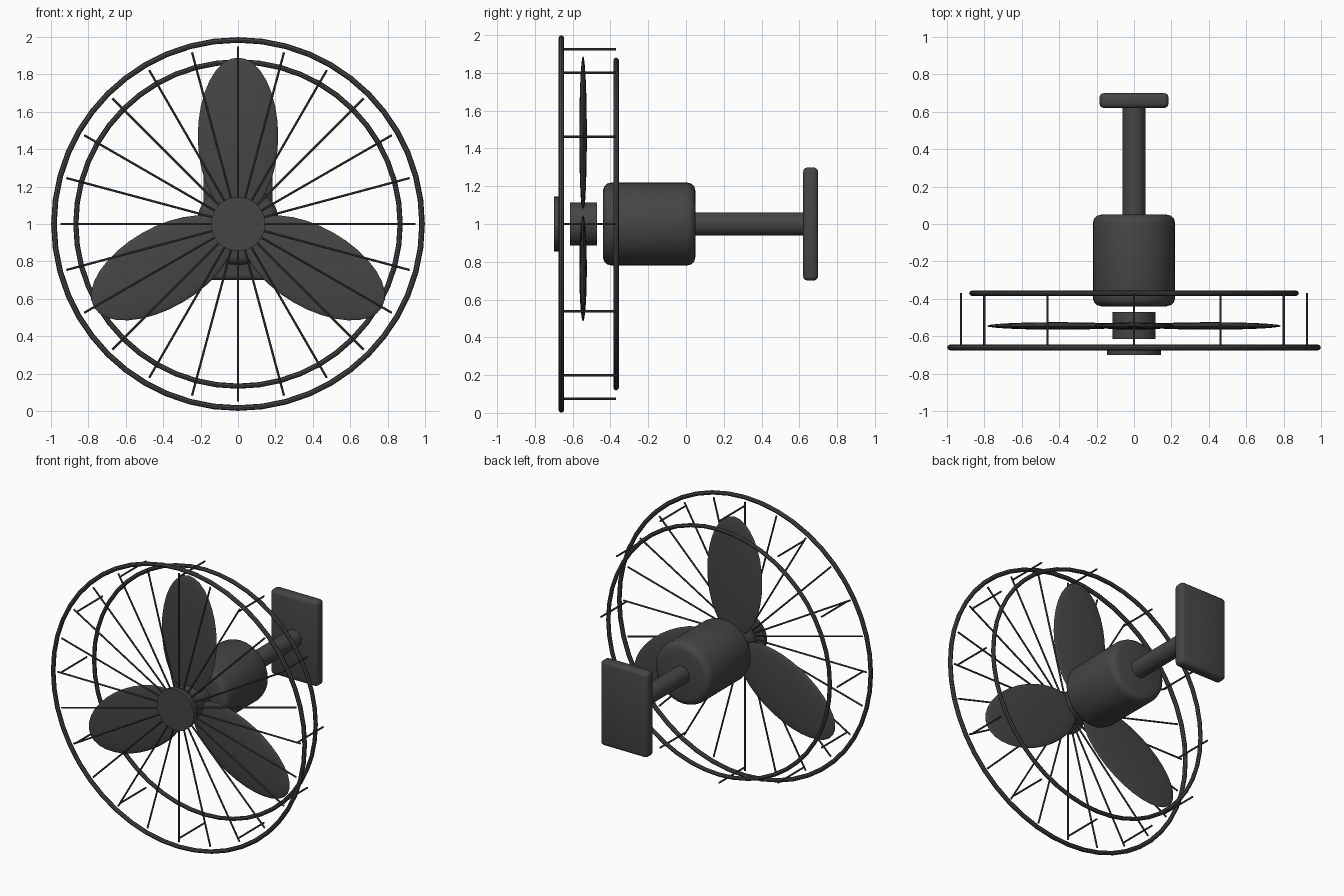
import bpy, math
from mathutils import Vector, Matrix

if "Cube" in bpy.data.objects:
    bpy.data.objects.remove(bpy.data.objects["Cube"])

metal = bpy.data.materials.new("dark_grey_metal")
metal.diffuse_color = (0.06, 0.06, 0.06, 1)
metal.use_nodes = True
metal.node_tree.nodes["Principled BSDF"].inputs["Base Color"].default_value = metal.diffuse_color
AXIS_Z = 1.0  # height of the fan axis


def finish(name, bevel=0, segments=3):
    ob = bpy.context.object
    ob.name = name
    ob.data.materials.append(metal)
    bpy.ops.object.transform_apply(location=False, rotation=True, scale=True)
    if bevel:
        m = ob.modifiers.new("bevel", 'BEVEL')
        m.width, m.segments, m.limit_method = bevel, segments, 'ANGLE'
        bpy.ops.object.modifier_apply(modifier="bevel")
    bpy.ops.object.shade_smooth_by_angle(angle=math.radians(35))
    return ob


def cylinder(name, a, b, r, sides=32, bevel=0):
    a, b = Vector(a), Vector(b)
    bpy.ops.mesh.primitive_cylinder_add(
        vertices=sides, radius=r, depth=(b - a).length, location=(a + b) / 2,
        rotation=(b - a).to_track_quat('Z', 'Y').to_euler())
    return finish(name, bevel)


def axial(name, y0, y1, r, bevel=0):
    return cylinder(name, (0, y0, AXIS_Z), (0, y1, AXIS_Z), r, 32, bevel)


def polar(r, angle, y):
    return (r * math.sin(angle), y, AXIS_Z + r * math.cos(angle))


def ring(name, y, major, minor):
    bpy.ops.mesh.primitive_torus_add(
        major_radius=major, minor_radius=minor, major_segments=48, minor_segments=8,
        location=(0, y, AXIS_Z), rotation=(math.pi / 2, 0, 0))
    finish(name)


# Motor, hub, front cap and wall arm
axial("motor_housing", -0.44, 0.05, 0.22, 0.045)
axial("blade_hub", -0.615, -0.47, 0.115)
axial("guard_cap", -0.70, -0.67, 0.145)
axial("wall_arm", 0.03, 0.64, 0.062)

# Wall plate
bpy.ops.mesh.primitive_cube_add(size=1, location=(0, 0.66, AXIS_Z))
bpy.context.object.scale = (0.37, 0.08, 0.6)
finish("wall_plate", 0.025)

# Blades: flattened ellipsoids
for i in range(3):
    a = i * math.tau / 3
    bpy.ops.mesh.primitive_uv_sphere_add(
        segments=32, ring_count=16, radius=1, location=polar(0.47, a, -0.545),
        rotation=(0, a, 0))
    bpy.context.object.scale = (0.215, 0.02, 0.42)
    finish(f"blade_{i + 1}")

# Guard rings
ring("front_guard_ring", -0.66, 0.984, 0.015)
ring("rear_guard_ring", -0.37, 0.867, 0.014)

# Guard spokes and connecting rods
for i in range(24):
    a = i * math.tau / 24
    cylinder(f"guard_spoke_{i + 1}", polar(0.02, a, -0.66), polar(0.95, a, -0.66), 0.006, 8)
    if i % 2 == 0:
        cylinder(f"guard_rod_{i // 2 + 1}", polar(0.925, a, -0.66), polar(0.925, a, -0.37), 0.006, 8)
